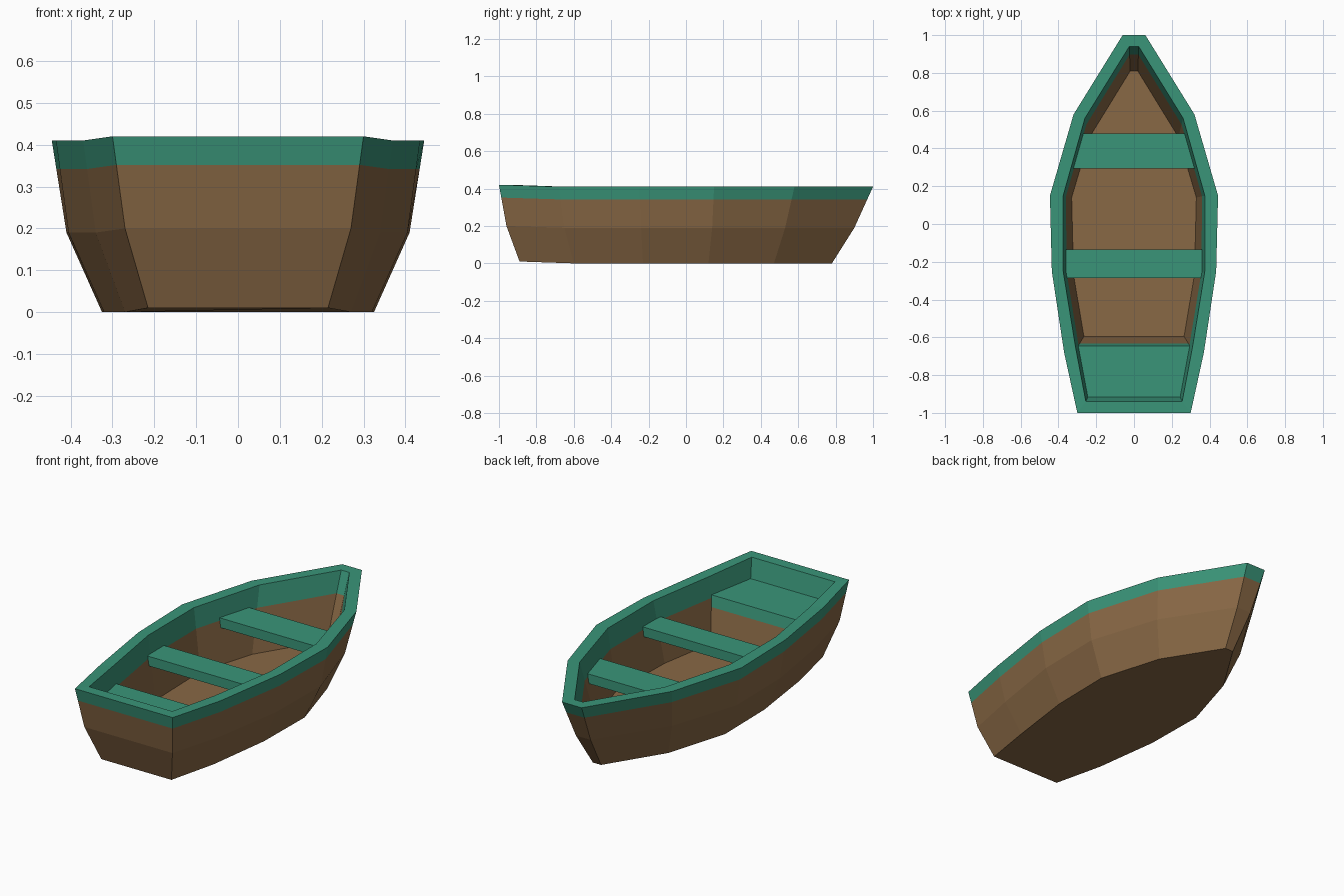
import bpy, bmesh

if "Cube" in bpy.data.objects:
    bpy.data.objects.remove(bpy.data.objects["Cube"])


def material(name, rgb):
    m = bpy.data.materials.new(name)
    m.diffuse_color = (*rgb, 1)
    m.use_nodes = True
    m.node_tree.nodes["Principled BSDF"].inputs["Base Color"].default_value = m.diffuse_color
    return m


GREEN = material("green_paint", (0.042, 0.30, 0.19))
BROWN = material("brown_wood", (0.25, 0.14, 0.06))


def mirrored(half):
    # right half from stern to bow, then the left half back to the stern
    return half + [(-x, y, z) for x, y, z in reversed(half)]


def blend(a, b, t):
    return [tuple(p + (q - p) * t for p, q in zip(u, v)) for u, v in zip(a, b)]


def loft(name, halves, strip_mats):
    """Skin closed mirrored rings; strip_mats colours each strip, caps take the end colours."""
    bm = bmesh.new()
    rings = [[bm.verts.new(p) for p in mirrored(h)] for h in halves]
    n = len(rings[0])
    for a, b, mat in zip(rings, rings[1:], strip_mats):
        for i in range(n):
            j = (i + 1) % n
            bm.faces.new((a[i], a[j], b[j], b[i])).material_index = mat
    bm.faces.new(rings[0][::-1]).material_index = strip_mats[0]
    bm.faces.new(rings[-1]).material_index = strip_mats[-1]
    bmesh.ops.recalc_face_normals(bm, faces=bm.faces)
    mesh = bpy.data.meshes.new(name)
    bm.to_mesh(mesh)
    bm.free()
    mesh.materials.append(BROWN)
    mesh.materials.append(GREEN)
    ob = bpy.data.objects.new(name, mesh)
    bpy.context.collection.objects.link(ob)
    return ob


def at(z, pts, stern_z=None):
    out = [(x, y, z) for x, y in pts]
    if stern_z is not None:
        out[0] = (*pts[0], stern_z)
    return out


# Hull: outside from keel to rim, over the rim, and down the inside to the floor
bottom = at(0.0, [(.215, -.89), (.27, -.60), (.32, -.23), (.325, .12), (.22, .47), (.025, .78)], .01)
bilge = at(.19, [(.27, -.96), (.34, -.65), (.405, -.24), (.41, .14), (.285, .53), (.045, .90)], .20)
rim_out = at(.41, [(.30, -1), (.37, -.68), (.435, -.25), (.445, .15), (.32, .58), (.06, 1)], .42)
rim_in = at(.41, [(.255, -.94), (.31, -.65), (.375, -.25), (.375, .15), (.26, .56), (.025, .94)], .42)
floor = at(.07, [(.22, -.86), (.265, -.595), (.32, -.27), (.33, .14), (.235, .46), (.02, .81)])
loft("hull",
     [bottom, bilge, blend(bilge, rim_out, .69), rim_out, rim_in, blend(rim_in, floor, .33), floor],
     [0, 0, 1, 1, 1, 0])

# Two thwarts: (name, back y, half width, front y, half width)
for name, y0, x0, y1, x1 in [("middle_seat", -.285, .36, -.135, .362),
                             ("bow_seat", .295, .325, .48, .268)]:
    plan = [(x0, y0), (x1, y1)]
    loft(name, [at(.26, plan), at(.313, plan)], [1])

# Stern seat with a sloping front panel below it
seat_foot = at(.07, [(.22, -.88), (.265, -.595)])
seat_top = at(.313, [(.25, -.925), (.298, -.645)])
joint = blend(seat_foot, seat_top, .75)
loft("stern_seat", [joint, seat_top], [1])
loft("stern_seat_panel", [seat_foot, joint], [0])
